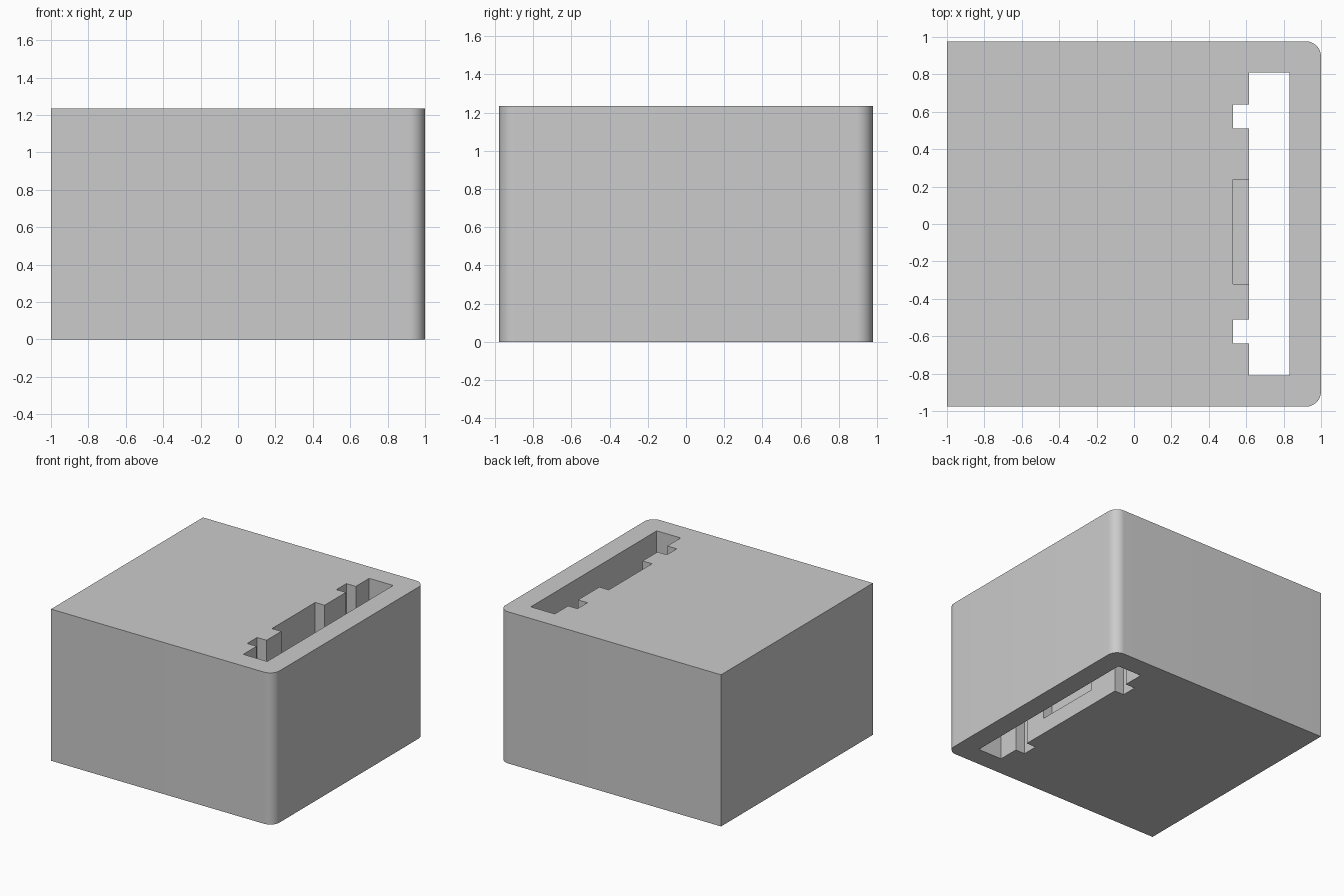
import bpy, bmesh, math
from mathutils import Matrix, Vector

if "Cube" in bpy.data.objects:
    bpy.data.objects.remove(bpy.data.objects["Cube"])

HEIGHT, HALF_Y = 1.235, 0.977
OVER = 0.1  # cutter overshoot past the open ends


def add_box(name, lo, hi):
    lo, hi = Vector(lo), Vector(hi)
    bm = bmesh.new()
    bmesh.ops.create_cube(bm, size=1, matrix=Matrix.Translation((lo + hi) / 2) @ Matrix.Diagonal((*(hi - lo), 1)))
    mesh = bpy.data.meshes.new(name)
    bm.to_mesh(mesh)
    bm.free()
    obj = bpy.data.objects.new(name, mesh)
    bpy.context.collection.objects.link(obj)
    return obj


def prism(name, outline, z0, z1):
    bm = bmesh.new()
    face = bm.faces.new([bm.verts.new((x, y, z0)) for x, y in outline])
    ext = bmesh.ops.extrude_face_region(bm, geom=[face])
    top = [g for g in ext["geom"] if isinstance(g, bmesh.types.BMVert)]
    bmesh.ops.translate(bm, verts=top, vec=(0, 0, z1 - z0))
    bmesh.ops.recalc_face_normals(bm, faces=bm.faces)
    mesh = bpy.data.meshes.new(name)
    bm.to_mesh(mesh)
    bm.free()
    obj = bpy.data.objects.new(name, mesh)
    bpy.context.collection.objects.link(obj)
    return obj


# Solid block with the two upright edges on the right side rounded
block = add_box("block", (-1, -HALF_Y, 0), (1, HALF_Y, HEIGHT))
bm = bmesh.new()
bm.from_mesh(block.data)
corners = [e for e in bm.edges if all(v.co.x > 0.9 for v in e.verts)
           and abs(e.verts[0].co.y - e.verts[1].co.y) < 1e-4]
bmesh.ops.bevel(bm, geom=corners, offset=0.083, segments=12, profile=0.5, affect='EDGES')
bm.to_mesh(block.data)
bm.free()

# Through slot with a mirrored pair of key notches
half = [(0.831, 0.81), (0.615, 0.81), (0.615, 0.638), (0.53, 0.638), (0.53, 0.511), (0.615, 0.511)]
outline = half + [(x, -y) for x, y in reversed(half)]
slot = prism("slot_cutter", outline, -OVER, HEIGHT + OVER)

# Wide central pocket, open at the top and stopping above the base
pocket = add_box("pocket_cutter", (0.53, -0.32, 0.13), (0.7, 0.237, HEIGHT + OVER))

for cutter in (slot, pocket):
    cut = block.modifiers.new(cutter.name, 'BOOLEAN')
    cut.operation = 'DIFFERENCE'
    cut.solver = 'EXACT'
    cut.object = cutter
    bpy.context.view_layer.objects.active = block
    bpy.ops.object.modifier_apply(modifier=cut.name)
    bpy.data.objects.remove(cutter)

# Smooth corners, crisp edges elsewhere
block.select_set(True)
bpy.context.view_layer.objects.active = block
bpy.ops.object.shade_smooth_by_angle(angle=math.radians(30))
